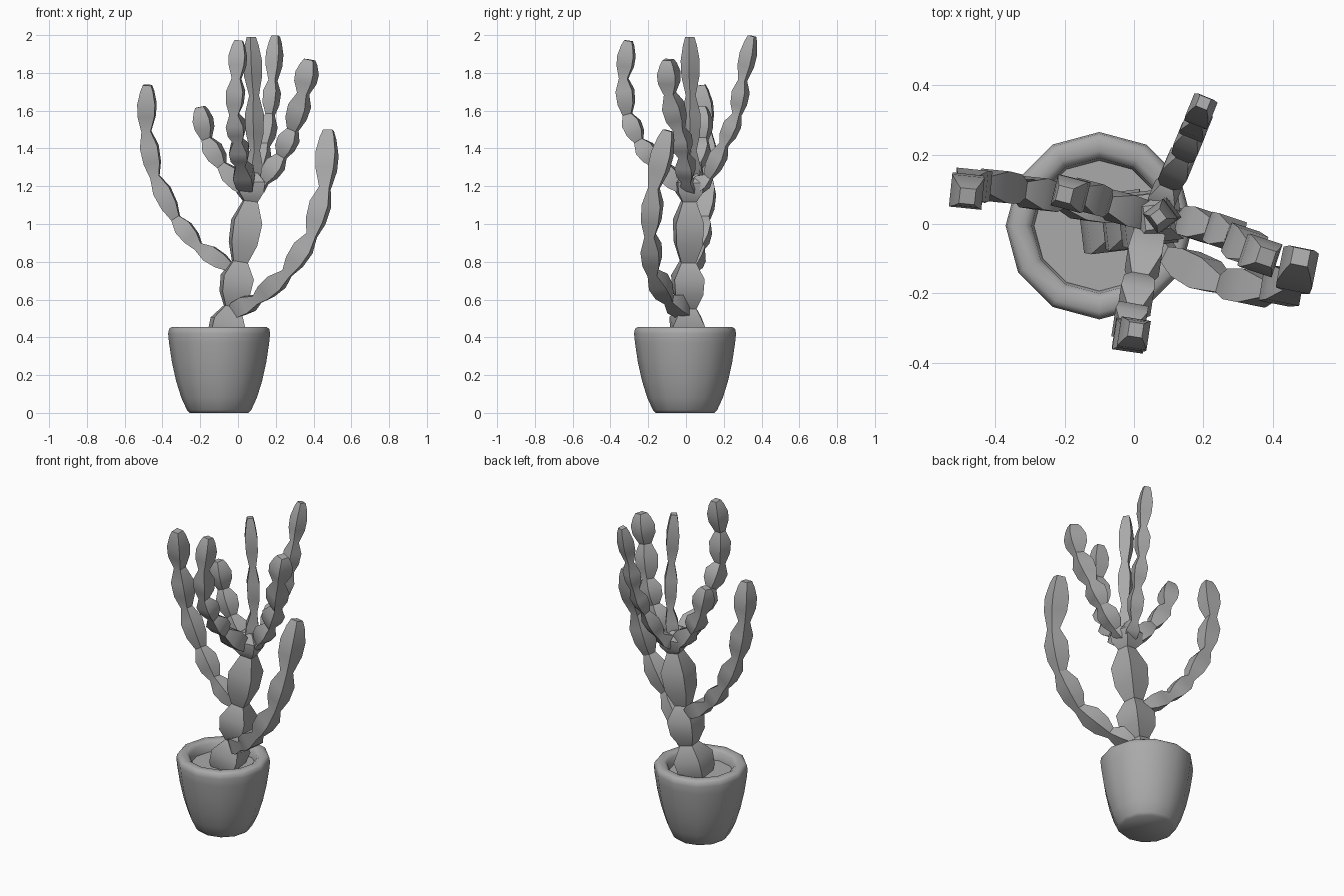
import bpy, bmesh, math
from mathutils import Vector

default = bpy.data.objects.get("Cube")
if default:
    bpy.data.objects.remove(default, do_unlink=True)

# One plain clay colour for the whole model
clay = bpy.data.materials.new("clay_grey")
clay.use_nodes = True
grey = (0.4, 0.4, 0.4, 1)
clay.diffuse_color = grey
clay.node_tree.nodes["Principled BSDF"].inputs["Base Color"].default_value = grey


def finish(name, bm, angle):
    bmesh.ops.recalc_face_normals(bm, faces=bm.faces[:])
    mesh = bpy.data.meshes.new(name)
    bm.to_mesh(mesh)
    bm.free()
    mesh.materials.append(clay)
    obj = bpy.data.objects.new(name, mesh)
    bpy.context.scene.collection.objects.link(obj)
    bpy.ops.object.select_all(action="DESELECT")
    obj.select_set(True)
    bpy.context.view_layer.objects.active = obj
    bpy.ops.object.shade_smooth_by_angle(angle=math.radians(angle))
    return obj


def loft(bm, rings):
    """Join successive rings of points with quads and cap both ends."""
    loops = [[bm.verts.new(p) for p in ring] for ring in rings]
    count = len(loops[0])
    for low, high in zip(loops, loops[1:]):
        for i in range(count):
            j = (i + 1) % count
            bm.faces.new((low[i], low[j], high[j], high[i]))
    bm.faces.new(loops[0][::-1])
    bm.faces.new(loops[-1])


def lathe(name, profile, centre, sides):
    steps = [math.tau * i / sides for i in range(sides)]
    rings = [[centre + Vector((r * math.cos(a), r * math.sin(a), z)) for a in steps]
             for r, z in profile]
    bm = bmesh.new()
    loft(bm, rings)
    return finish(name, bm, 50)


def stalk(name, necks, wide_start, wide_end, heading=None, tip=True):
    """Square stalk that swells between each pair of necks."""
    necks = [Vector(p) for p in necks]
    if heading is None:
        heading = necks[-1] - necks[0]
    side = Vector((-heading[1], heading[0], 0)).normalized()
    last = len(necks) - 2
    stations = []
    for k, (a, b) in enumerate(zip(necks, necks[1:])):
        wide = wide_start + (wide_end - wide_start) * k / max(last, 1)
        # An end segment stays full for longer and closes with a small flat tip
        shape = [(0, 0.52), (0.3, 0.92), (0.66, 1)]
        if tip and k == last:
            shape = [(0, 0.52), (0.33, 0.95), (0.6, 1), (0.87, 0.72), (1, 0.48)]
        stations += [(a.lerp(b, t), wide * s) for t, s in shape]
    if not tip:
        stations.append((necks[-1], wide_end * 0.5))

    rings = []
    for i, (point, half) in enumerate(stations):
        ahead = stations[min(i + 1, len(stations) - 1)][0]
        behind = stations[max(i - 1, 0)][0]
        along = (ahead - behind).normalized()
        across = (side - along * side.dot(along)).normalized()
        up = along.cross(across)
        rings.append([point + half * (across * u + up * v)
                      for u, v in ((1, 1), (-1, 1), (-1, -1), (1, -1))])
    bm = bmesh.new()
    loft(bm, rings)
    return finish(name, bm, 35)


# Pot with rounded rim, closed by the soil surface
lathe("pot", [(0.155, 0), (0.17, 0.015), (0.2, 0.08), (0.228, 0.17), (0.25, 0.27),
              (0.265, 0.37), (0.27, 0.42), (0.265, 0.445), (0.25, 0.455),
              (0.215, 0.455), (0.195, 0.44), (0.188, 0.39)],
      Vector((-0.1, -0.005, 0)), 12)

# Trunk and the thin upright shoot on top of it
stalk("trunk", [(-0.1, 0, 0.33), (-0.03, 0.01, 0.56), (0.01, 0.01, 0.8),
                (0.065, 0.015, 1.12), (0.065, 0.02, 1.27)],
      0.085, 0.07, heading=(1, 0.12), tip=False)
stalk("centre_shoot", [(0.065, 0.02, 1.15), (0.09, 0.03, 1.39),
                       (0.085, 0.025, 1.68), (0.07, 0.02, 1.99)],
      0.036, 0.036, heading=(1, 0.75))

# Two long arms from the lower trunk
stalk("low_right_arm", [(-0.04, 0.035, 0.77), (-0.21, 0.07, 0.88), (-0.33, 0.1, 1.03),
                        (-0.44, 0.115, 1.25), (-0.485, 0.11, 1.49), (-0.48, 0.08, 1.735)],
      0.045, 0.047)
stalk("low_left_arm", [(-0.04, 0.01, 0.53), (0.1, -0.09, 0.6), (0.26, -0.175, 0.74),
                       (0.39, -0.19, 0.94), (0.46, -0.17, 1.19), (0.48, -0.095, 1.495)],
      0.046, 0.052)

# Crown of shoots around the top of the trunk
stalk("upper_right_shoot", [(0.05, 0.02, 1.17), (-0.085, 0.06, 1.31),
                            (-0.165, 0.09, 1.45), (-0.2, 0.085, 1.62)], 0.046, 0.046)
stalk("front_shoot", [(0.05, -0.01, 1.18), (0.015, -0.16, 1.32), (0, -0.25, 1.44),
                      (-0.02, -0.31, 1.58), (-0.008, -0.33, 1.77),
                      (0.005, -0.305, 1.97)], 0.05, 0.043)
stalk("upper_left_shoot", [(0.05, 0.015, 1.17), (0.14, 0.005, 1.23), (0.23, -0.01, 1.36),
                           (0.29, -0.035, 1.5), (0.345, -0.085, 1.69),
                           (0.38, -0.095, 1.87)], 0.044, 0.05)
stalk("back_shoot", [(0.07, 0.03, 1.17), (0.1, 0.12, 1.25), (0.145, 0.2, 1.42),
                     (0.17, 0.27, 1.58), (0.185, 0.3, 1.76),
                     (0.2, 0.35, 1.995)], 0.04, 0.036)
